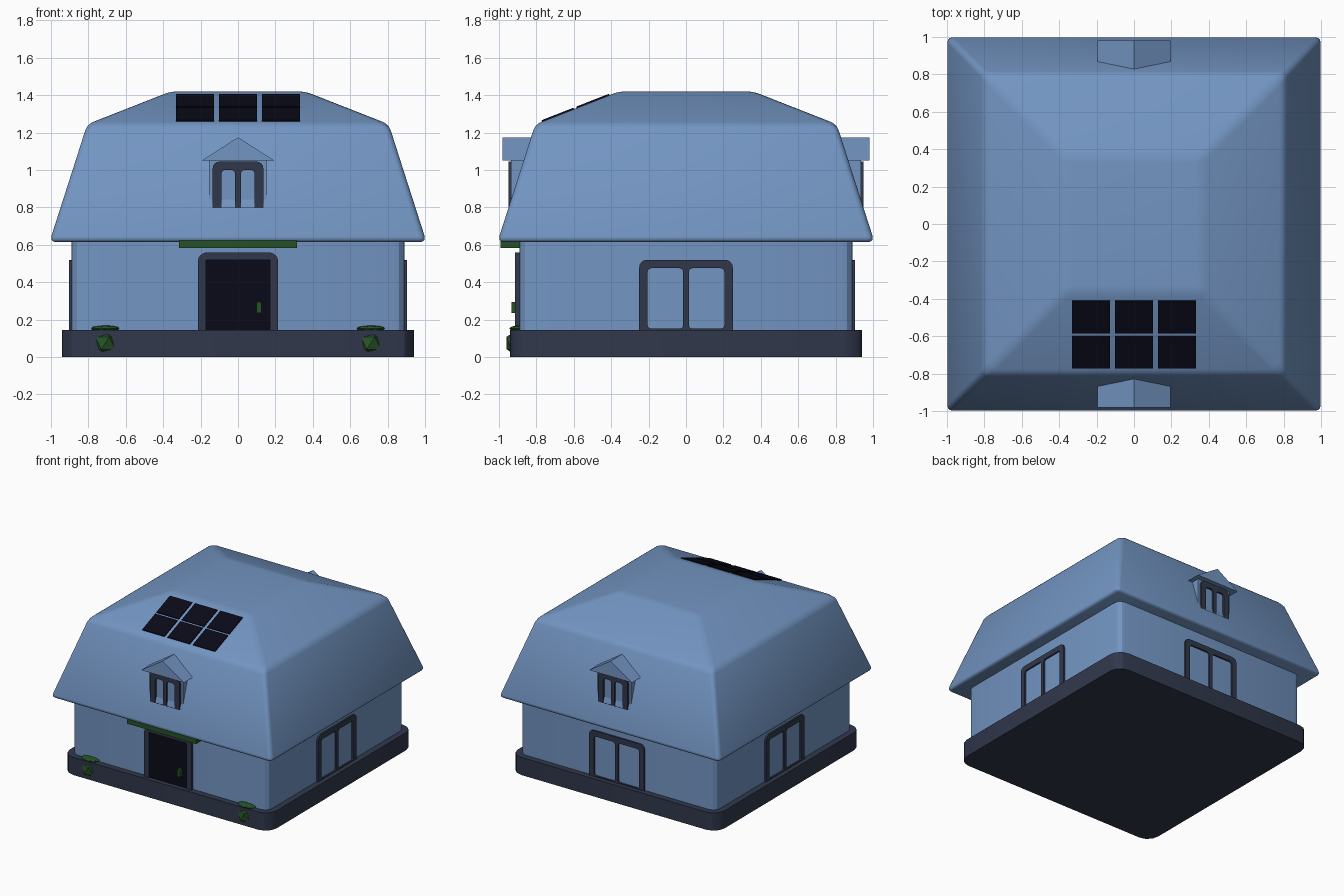
import bpy, bmesh, math
from mathutils import Matrix

if "Cube" in bpy.data.objects:
    bpy.data.objects.remove(bpy.data.objects["Cube"])

T, R = Matrix.Translation, Matrix.Rotation


def material(name, rgb):
    m = bpy.data.materials.new(name)
    m.diffuse_color = (*rgb, 1)
    m.use_nodes = True
    m.node_tree.nodes["Principled BSDF"].inputs["Base Color"].default_value = m.diffuse_color
    return m


BLUE = material("slate blue", (0.170, 0.300, 0.540))
DARK = material("dark navy trim", (0.030, 0.039, 0.071))
BLACK = material("midnight panel", (0.003, 0.003, 0.010))
GREEN = material("leaf green", (0.019, 0.085, 0.019))


def finish(name, bm, mat, angle=30):
    """Turn a bmesh into a named, shaded object."""
    bmesh.ops.remove_doubles(bm, verts=bm.verts, dist=1e-5)
    bmesh.ops.recalc_face_normals(bm, faces=bm.faces)
    me = bpy.data.meshes.new(name)
    bm.to_mesh(me)
    bm.free()
    me.materials.append(mat)
    ob = bpy.data.objects.new(name, me)
    bpy.context.collection.objects.link(ob)
    bpy.ops.object.select_all(action='DESELECT')
    ob.select_set(True)
    bpy.context.view_layer.objects.active = ob
    if angle:
        bpy.ops.object.shade_smooth_by_angle(angle=math.radians(angle))
    return ob


def rect(x0, x1, y0, y1, top=0, bottom=0, seg=4):
    """Rectangle outline with rounded top and bottom corners."""
    pts = []
    corners = ((x1, y1, -1, -1, top), (x0, y1, 1, -1, top),
               (x0, y0, 1, 1, bottom), (x1, y0, -1, 1, bottom))
    for q, (x, y, sx, sy, r) in enumerate(corners):
        for i in range(seg + 1 if r else 1):
            a = math.pi / 2 * (q + i / seg)
            pts.append((x + sx * r + r * math.cos(a), y + sy * r + r * math.sin(a)))
    return pts


def slab(name, outlines, thick, matrix, mat):
    """Filled outline (further outlines are holes) with thickness."""
    cu = bpy.data.curves.new(name, 'CURVE')
    cu.dimensions, cu.fill_mode, cu.extrude = '2D', 'BOTH', thick / 2
    for pts in outlines:
        sp = cu.splines.new('POLY')
        sp.points.add(len(pts) - 1)
        for p, (x, y) in zip(sp.points, pts):
            p.co = (x, y, 0, 1)
        sp.use_cyclic_u = True
    tmp = bpy.data.objects.new("outline", cu)
    bpy.context.collection.objects.link(tmp)
    dg = bpy.context.evaluated_depsgraph_get()
    me = bpy.data.meshes.new_from_object(tmp.evaluated_get(dg))
    bm = bmesh.new()
    bm.from_mesh(me)
    bpy.data.objects.remove(tmp)
    bpy.data.meshes.remove(me)
    bm.transform(matrix)
    return finish(name, bm, mat)


def on_wall(turn, dist):
    """Upright plane at a distance from the centre, turned from the front."""
    return R(math.radians(turn), 4, 'Z') @ T((0, -dist, 0)) @ R(math.pi / 2, 4, 'X')


def box(name, x0, x1, y0, y1, z0, z1, mat):
    return slab(name, [rect(x0, x1, y0, y1)], z1 - z0, T((0, 0, (z0 + z1) / 2)), mat)


# Foundation and walls
slab("foundation", [rect(-.94, .94, -.94, .94, .1, .1, 3)], .145, T((0, 0, .0725)), DARK)
slab("walls", [rect(-.89, .89, -.89, .89, .06, .06, 3)], .53, T((0, 0, .385)), BLUE)

# Hipped roof with a steep lower and a shallow upper slope, softened edges
bm = bmesh.new()
rings = [[bm.verts.new((sx * w, sy * w, z)) for sx, sy in ((-1, -1), (1, -1), (1, 1), (-1, 1))]
         for w, z in ((1.008, .615), (.806, 1.245), (.36, 1.42))]
for low, high in zip(rings, rings[1:]):
    for i in range(4):
        j = (i + 1) % 4
        bm.faces.new((low[i], low[j], high[j], high[i]))
bm.faces.new(rings[0][::-1])
bm.faces.new(rings[-1])
bmesh.ops.bevel(bm, geom=bm.edges[:], offset=.032, segments=3, profile=.5, affect='EDGES')
finish("roof", bm, BLUE, 40)

# Ground floor windows: frame with two panes on both sides and the back
for name, turn in (("right", 90), ("back", 180), ("left", 270)):
    slab(name + "_window_frame",
         [rect(-.25, .25, .14, .52, .04),
          rect(.015, .205, .152, .475, .02, .02), rect(-.205, -.015, .152, .475, .02, .02)],
         .03, on_wall(turn, .888), DARK)

# Front door, its frame, handle and canopy
slab("door_frame", [rect(-.215, .215, .14, .56, .05), rect(-.172, .172, .142, .52)],
     .04, on_wall(0, .893), DARK)
slab("door", [rect(-.172, .172, .142, .52)], .03, on_wall(0, .888), BLACK)
box("door_handle", .098, .126, -.932, -.90, .235, .295, GREEN)
box("door_canopy", -.315, .315, -.993, -.88, .583, .622, GREEN)

# Dormers on the front and back slopes
for name, turn in (("front", 0), ("back", 180)):
    slab(name + "_dormer_body", [rect(-.155, .155, .80, 1.06)], .15, on_wall(turn, .86), BLUE)
    slab(name + "_dormer_frame",
         [rect(-.135, .135, .795, 1.045, .035),
          rect(.016, .088, .80, 1.0, .02), rect(-.088, -.016, .80, 1.0, .02)],
         .03, on_wall(turn, .935), DARK)
    slab(name + "_dormer_roof", [[(-.195, 1.05), (.195, 1.05), (0, 1.175)]],
         .205, on_wall(turn, .8775), BLUE)

# Solar panels: two rows of three on the upper front slope
slope = math.atan2(.175, .446)
for row, (y, half) in enumerate(((-.685, .091), (-.4975, .094))):
    for col, x in enumerate((-.23, 0, .23)):
        z = 1.245 + (y + .806) * math.tan(slope) + .003
        slab(f"solar_panel_{row}_{col}", [rect(-.101, .101, -half, half)], .0095,
             T((x, y, z)) @ R(slope, 4, 'X'), BLACK)

# Faceted shrubs at the front corners, each with a flat crown on the foundation
for name, x in (("left", -.71), ("right", .71)):
    for part, z, size in (("shrub", .075, (.075, .075, .075)), ("shrub_crown", .153, (.078, .05, .016))):
        bm = bmesh.new()
        bmesh.ops.create_icosphere(bm, subdivisions=1 if part == "shrub" else 2, radius=1,
                                   matrix=T((x, -.895, z)) @ Matrix.Diagonal((*size, 1)))
        finish(f"{name}_{part}", bm, GREEN, 0)
